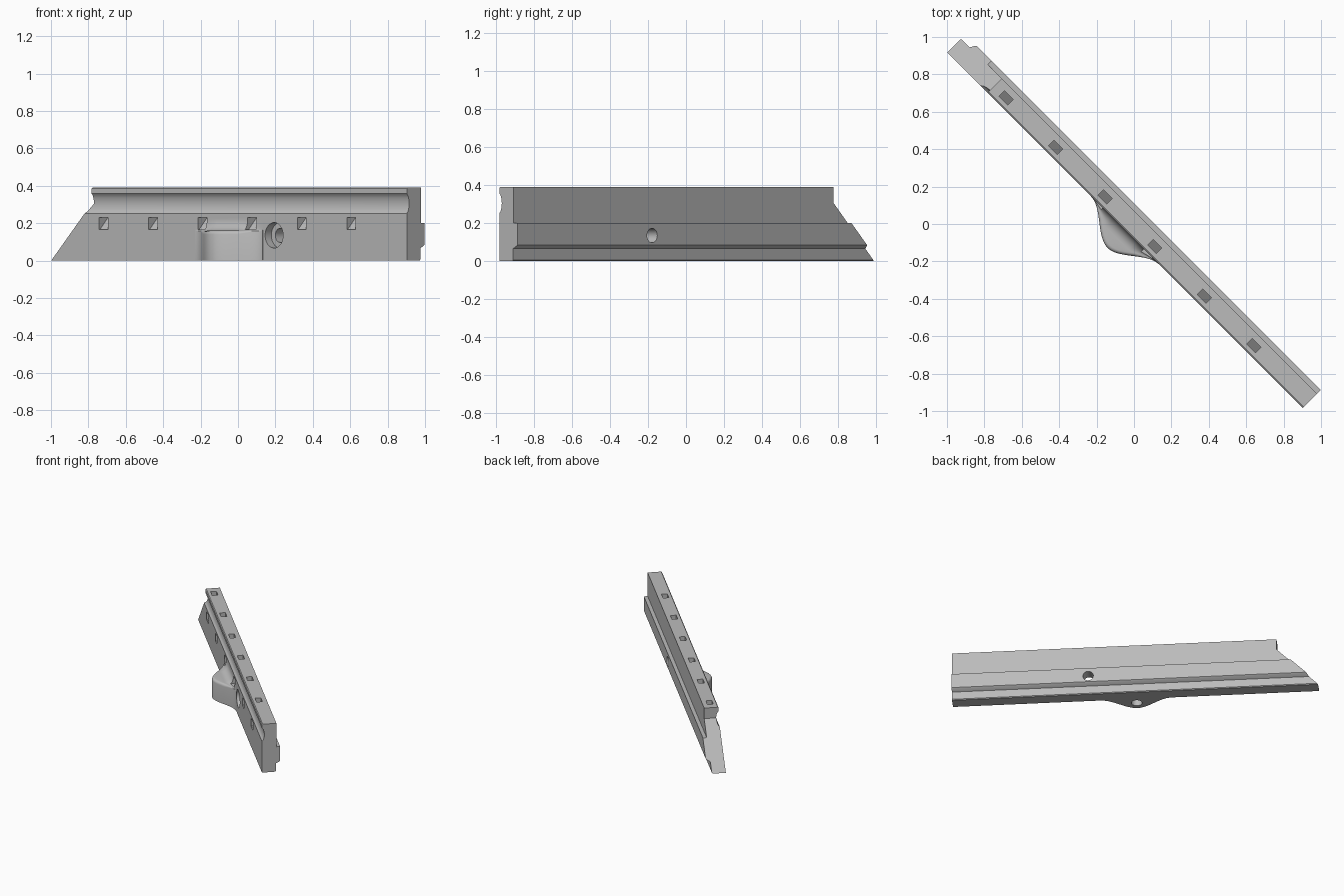
import bpy, bmesh, math
from mathutils import Matrix, Vector

if "Cube" in bpy.data.objects:
    bpy.data.objects.remove(bpy.data.objects["Cube"])

# Built along a straight axis: X = along rail, Y = back, Z = up, then turned 45 degrees.
mat = bpy.data.materials.new("plain grey")
mat.diffuse_color = (0.5, 0.5, 0.5, 1)
mat.use_nodes = True
mat.node_tree.nodes["Principled BSDF"].inputs["Base Color"].default_value = mat.diffuse_color


def make(name, verts, faces):
    bm = bmesh.new()
    vs = [bm.verts.new(v) for v in verts]
    for f in faces:
        bm.faces.new([vs[i] for i in f])
    return finish(name, bm)


def finish(name, bm):
    bmesh.ops.recalc_face_normals(bm, faces=bm.faces)
    me = bpy.data.meshes.new(name)
    bm.to_mesh(me)
    bm.free()
    ob = bpy.data.objects.new(name, me)
    bpy.context.collection.objects.link(ob)
    me.materials.append(mat)
    return ob


def loft(name, rings):
    n = len(rings[0])
    verts = [p for r in rings for p in r]
    faces = [[k * n + i, k * n + (i + 1) % n, (k + 1) * n + (i + 1) % n, (k + 1) * n + i]
             for k in range(len(rings) - 1) for i in range(n)]
    faces += [list(range(n)), list(range((len(rings) - 1) * n, len(rings) * n))]
    return make(name, verts, faces)


def cylinder(name, radius, start, end):
    a, b = Vector(start), Vector(end)
    bm = bmesh.new()
    rot = (b - a).to_track_quat('Z', 'Y').to_matrix().to_4x4()
    bmesh.ops.create_cone(bm, cap_ends=True, segments=40, radius1=radius, radius2=radius,
                          depth=(b - a).length, matrix=Matrix.Translation((a + b) / 2) @ rot)
    return finish(name, bm)


def combine(target, other, op):
    m = target.modifiers.new(op, 'BOOLEAN')
    m.operation, m.object, m.solver = op, other, 'EXACT'
    bpy.context.view_layer.objects.active = target
    bpy.ops.object.modifier_apply(modifier=m.name)
    bpy.data.objects.remove(other)


FRONT = -0.057

# Rail cross-section: stepped back with tongue, front with a shallow concave groove
profile = [(FRONT, 0), (0.04, 0), (0.046, 0.006), (0.046, 0.066), (0.072, 0.08), (0.078, 0.086),
           (0.078, 0.2), (0.05, 0.2), (0.05, 0.39), (FRONT + 0.006, 0.39), (FRONT, 0.384), (FRONT, 0.358)]
for i in range(1, 10):
    t = i / 10
    profile.append((FRONT + 0.018 * math.sin(math.pi * t) ** 0.6, 0.358 - 0.106 * t))
profile.append((FRONT, 0.252))
rail = loft("rail", [[(x, y, z) for y, z in profile] for x in (-1.4, 1.333)])

# Slanted end
end = [(-1.6, -0.1), (-1.455, -0.1), (-1.05, 0.305), (-1.05, 0.5), (-1.6, 0.5)]
combine(rail, loft("end_cutter", [[(x, y, z) for x, z in end] for y in (-0.3, 0.3)]), 'DIFFERENCE')

# Front lug: flared bump with a rounded rim and a fillet up the rail face
rings = []
for k in range(49):
    s = -1 + k / 24
    a = abs(s)
    d = 0.002 + 0.131 * (1 - a * a * (3 - 2 * a)) ** 1.0
    r, f = min(0.02, d * 0.3), min(0.06, d * 0.65)
    ring = [(-0.04, 0.0), (FRONT - d, 0.0), (FRONT - d, 0.16 - r)]
    for i in range(1, 5):
        t = i * math.pi / 8
        ring.append((FRONT - d + r * (1 - math.cos(t)), 0.16 - r + r * math.sin(t)))
    for i in range(0, 8):
        t = i * math.pi / 14
        ring.append((FRONT - f + f * math.sin(t), 0.22 - 0.06 * math.cos(t)))
    ring.append((-0.04, 0.22))
    rings.append([(-0.01 + s * 0.255, y, z) for y, z in ring])
combine(rail, loft("lug", rings), 'UNION')

# Six slots running from the top down and out of the front
slot = [(-0.028, 0.45), (0.015, 0.45), (0.015, 0.235), (-0.05, 0.166), (-0.12, 0.166),
        (-0.12, 0.23), (-0.05, 0.23), (-0.028, 0.25)]
for i in range(6):
    u = -0.96 + i * 0.3745
    combine(rail, loft("slot_cutter", [[(u + o, y, z) for y, z in slot] for o in (-0.033, 0.033)]),
            'DIFFERENCE')

# Counterbored cross hole and blind hole under the lug
combine(rail, cylinder("bolt_cutter", 0.038, (0.33, -0.3, 0.135), (0.33, 0.3, 0.135)), 'DIFFERENCE')
combine(rail, cylinder("counterbore_cutter", 0.068, (0.33, -0.3, 0.135), (0.33, -0.01, 0.135)), 'DIFFERENCE')
combine(rail, cylinder("lug_hole_cutter", 0.04, (-0.01, -0.115, -0.1), (-0.01, -0.115, 0.1)), 'DIFFERENCE')

# Turn to the diagonal and shade
rail.data.transform(Matrix.Rotation(-math.pi / 4, 4, 'Z'))
bpy.ops.object.select_all(action='DESELECT')
rail.select_set(True)
bpy.context.view_layer.objects.active = rail
bpy.ops.object.shade_smooth_by_angle(angle=math.radians(30))
